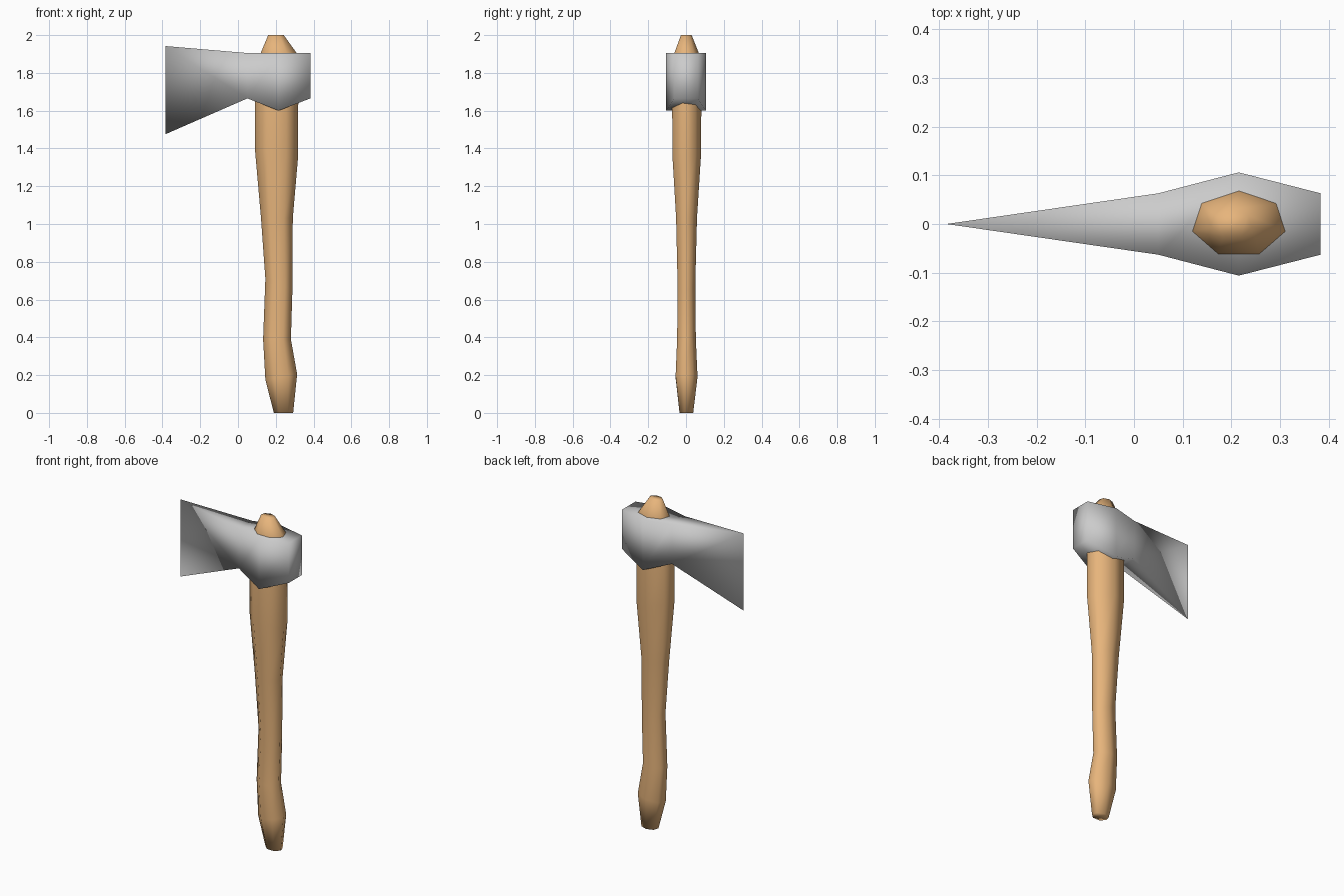
import bpy, bmesh, math

if "Cube" in bpy.data.objects:
    bpy.data.objects.remove(bpy.data.objects["Cube"])


def finish(name, bm, color=None):
    """Turn a bmesh into a smooth shaded object."""
    bmesh.ops.recalc_face_normals(bm, faces=bm.faces)
    for f in bm.faces:
        f.smooth = True
    mesh = bpy.data.meshes.new(name)
    bm.to_mesh(mesh)
    bm.free()
    obj = bpy.data.objects.new(name, mesh)
    bpy.context.collection.objects.link(obj)
    if color:
        mat = bpy.data.materials.new(name + "_material")
        mat.diffuse_color = color
        mat.use_nodes = True
        mat.node_tree.nodes["Principled BSDF"].inputs["Base Color"].default_value = mat.diffuse_color
        mesh.materials.append(mat)
    return obj


def bridge(bm, a, b):
    """Join two rings of equal length with side faces."""
    n = len(a)
    for i in range(n):
        j = (i + 1) % n
        bm.faces.new((a[i], a[j], b[j], b[i]))


# Handle: seven-sided loft, rings as (x min, x max, half depth, z left, z right)
SIDES = 7
START = math.radians(-13)
handle_rings = [
    (0.19, 0.292, 0.038, 0.0, 0.0),
    (0.145, 0.313, 0.061, 0.175, 0.205),
    (0.133, 0.280, 0.052, 0.39, 0.39),
    (0.145, 0.288, 0.049, 0.71, 0.65),
    (0.122, 0.290, 0.058, 1.03, 1.03),
    (0.090, 0.318, 0.080, 1.395, 1.355),
    (0.090, 0.319, 0.081, 1.64, 1.64),
    (0.118, 0.314, 0.070, 1.90, 1.90),
    (0.160, 0.242, 0.030, 2.0, 2.0),
]
bm = bmesh.new()
rings = []
for x0, x1, ry, zl, zr in handle_rings:
    cx, rx = (x0 + x1) / 2, (x1 - x0) / 2 / math.cos(START)
    ring = []
    for i in range(SIDES):
        a = START + math.tau * i / SIDES
        z = (zl + zr) / 2 + (zr - zl) / 2 * math.cos(a)
        ring.append(bm.verts.new((cx + rx * math.cos(a), ry * math.sin(a), z)))
    rings.append(ring)
for a, b in zip(rings, rings[1:]):
    bridge(bm, a, b)
bm.faces.new(rings[0])
bm.faces.new(rings[-1])
finish("handle", bm, (0.80, 0.46, 0.20, 1))

# Axe head: rectangular sections (x, half width, z bottom, z top)
head_sections = [
    (0.383, 0.063, 1.665, 1.905),
    (0.215, 0.106, 1.60, 1.905),
    (0.05, 0.063, 1.665, 1.905),
]
bm = bmesh.new()
rings = [[bm.verts.new(p) for p in ((x, -w, lo), (x, w, lo), (x, w, hi), (x, -w, hi))]
         for x, w, lo, hi in head_sections]
for a, b in zip(rings, rings[1:]):
    bridge(bm, a, b)
bm.faces.new(rings[0])

# Blade: tapers to a single sharp vertical edge
low = bm.verts.new((-0.385, 0, 1.475))
high = bm.verts.new((-0.385, 0, 1.942))
fl, bl, bh, fh = rings[-1]
for face in ((fl, fh, high, low), (bl, low, high, bh), (fl, low, bl), (fh, bh, high)):
    bm.faces.new(face)
finish("axe_head", bm)
